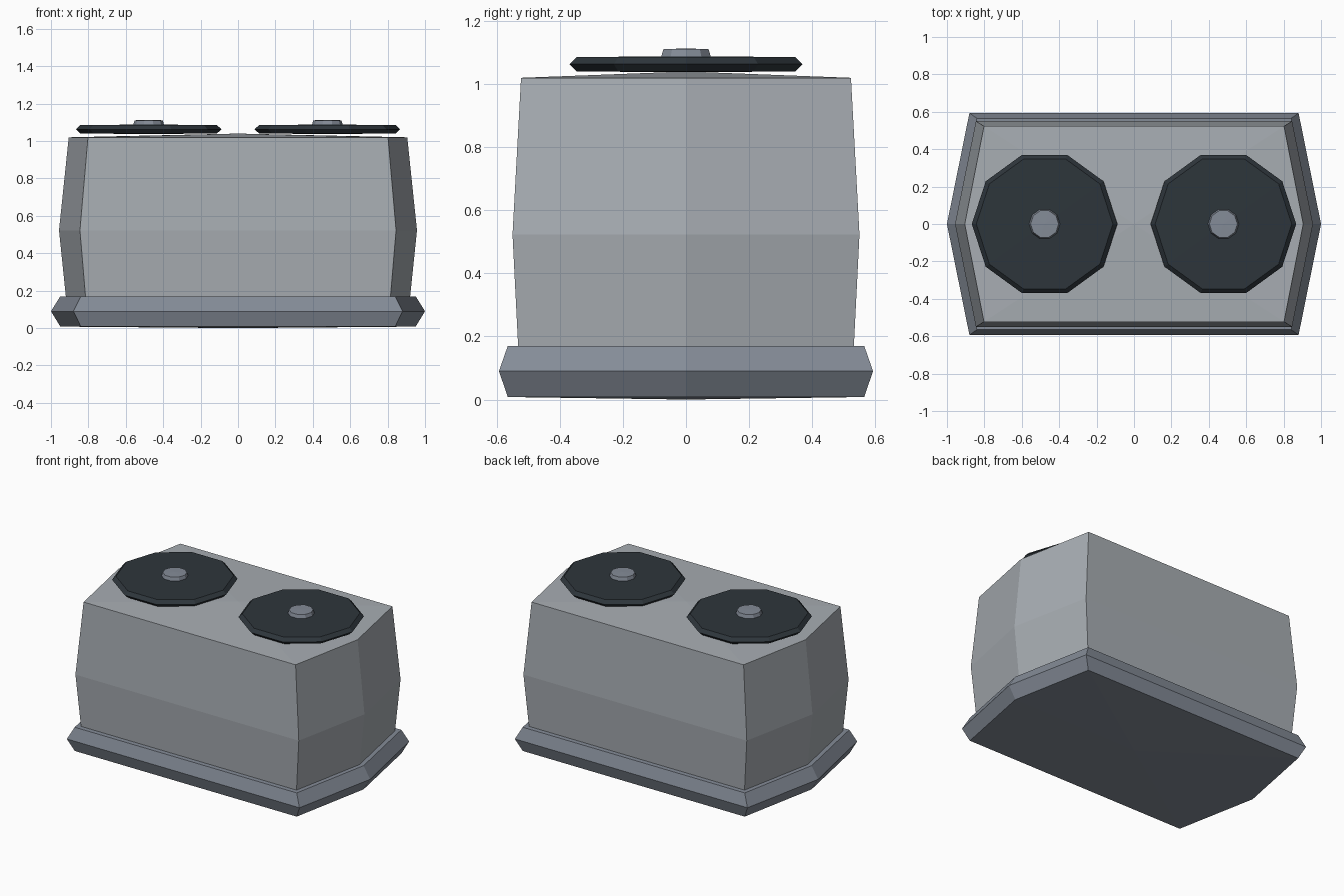
import bpy, bmesh, math

if "Cube" in bpy.data.objects:
    bpy.data.objects.remove(bpy.data.objects["Cube"])


def material(name, rgb):
    m = bpy.data.materials.new(name)
    m.diffuse_color = (*rgb, 1)
    m.use_nodes = True
    m.node_tree.nodes["Principled BSDF"].inputs["Base Color"].default_value = m.diffuse_color
    return m


BODY = material("light_grey", (0.39, 0.42, 0.45))
TRIM = material("steel_grey", (0.23, 0.26, 0.31))
DARK = material("charcoal", (0.027, 0.036, 0.044))


def loft(name, rings, bottom_z, top_z, mat, location=(0, 0, 0)):
    """Stack matching rings of points; close each end with a shallow fan."""
    bm = bmesh.new()
    loops = [[bm.verts.new(p) for p in ring] for ring in rings]
    n = len(loops[0])
    for a, b in zip(loops, loops[1:]):
        for i in range(n):
            j = (i + 1) % n
            bm.faces.new((a[i], a[j], b[j], b[i]))
    low = bm.verts.new((0, 0, bottom_z))
    high = bm.verts.new((0, 0, top_z))
    for i in range(n):
        j = (i + 1) % n
        bm.faces.new((loops[0][j], loops[0][i], low))
        bm.faces.new((loops[-1][i], loops[-1][j], high))
    bmesh.ops.recalc_face_normals(bm, faces=bm.faces)
    mesh = bpy.data.meshes.new(name)
    bm.to_mesh(mesh)
    bm.free()
    mesh.materials.append(mat)
    ob = bpy.data.objects.new(name, mesh)
    ob.location = location
    bpy.context.collection.objects.link(ob)
    return ob


def hexagon(tip, x, y, z):
    return [(tip, 0, z), (x, y, z), (-x, y, z),
            (-tip, 0, z), (-x, -y, z), (x, -y, z)]


def decagon(r, z):
    return [(r * math.cos(math.tau * i / 10), r * math.sin(math.tau * i / 10), z)
            for i in range(10)]


# Flared base plinth
loft("base", [hexagon(0.95, 0.84, 0.565, 0.008),
              hexagon(1.0, 0.88, 0.593, 0.09),
              hexagon(0.95, 0.84, 0.565, 0.17)], 0.0, 0.172, TRIM)

# Bulging six-sided body
loft("body", [hexagon(0.92, 0.815, 0.532, 0.165),
              hexagon(0.957, 0.845, 0.55, 0.523),
              hexagon(0.905, 0.802, 0.523, 1.02)], 0.165, 1.04, BODY)

# Two round lids, each with a knob
for side, x in (("left", -0.478), ("right", 0.478)):
    loft(side + "_lid", [decagon(0.365, 1.04), decagon(0.389, 1.063),
                         decagon(0.365, 1.086)], 1.038, 1.088, DARK, (x, 0, 0))
    loft(side + "_knob", [decagon(0.085, 1.08), decagon(0.075, 1.111)],
         1.08, 1.113, TRIM, (x, 0, 0))
